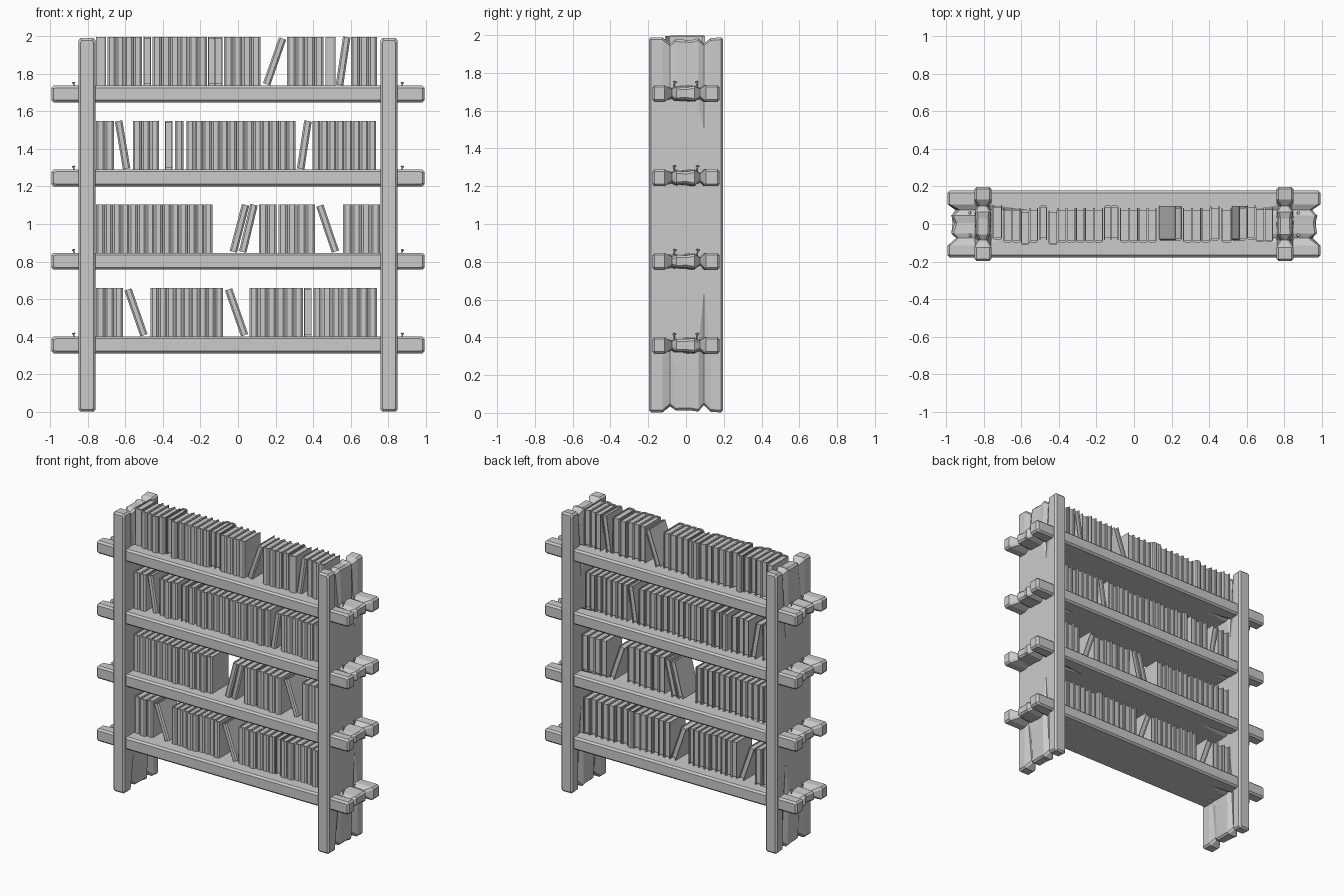
import bpy, bmesh, math, random
from mathutils import Matrix

if "Cube" in bpy.data.objects:
    bpy.data.objects.remove(bpy.data.objects["Cube"])

random.seed(4)
SHELF_TOPS = [0.402, 0.847, 1.29, 1.736]
C = 0.012  # chamfer on timber edges


def make_object(name, bm):
    bmesh.ops.recalc_face_normals(bm, faces=bm.faces)
    mesh = bpy.data.meshes.new(name)
    bm.to_mesh(mesh)
    bm.free()
    obj = bpy.data.objects.new(name, mesh)
    bpy.context.collection.objects.link(obj)
    return obj


# Timber: chamfered board whose ends are split by tapering cracks.
# Each inner column is (position across, end setback, crack depth, crack reach).
def board(name, L, W, h, columns, place):
    cols = [(-W, C, C, None), (-W + C, 0, 0, 0.2)] + columns + [(W - C, 0, 0, 0.2), (W, C, C, None)]
    bm = bmesh.new()
    top, bot = [], []
    for v, short, drop, reach in cols:
        def station(side):
            edge = reach is None
            k = 1 if edge or drop == 0 else random.uniform(0.8, 1.25)
            s, d, r = short * k, drop * k, 0.2 if edge else reach * k
            inner = h - C if edge else h
            return [(side * (L - s), h - d - C * (0.4 if edge else 1)),
                    (side * (L - s - C), h - d), (side * (L - r), inner)]
        rows = station(-1) + station(1)[::-1]
        top.append([bm.verts.new(place(u, v, w)) for u, w in rows])
        bot.append([bm.verts.new(place(u, v, -w)) for u, w in rows])
    n, m = len(cols), 6
    for j in range(n - 1):
        for i in range(m - 1):
            for g in (top, bot):
                bm.faces.new((g[j][i], g[j + 1][i], g[j + 1][i + 1], g[j][i + 1]))
        for i in (0, m - 1):
            bm.faces.new((top[j][i], top[j + 1][i], bot[j + 1][i], bot[j][i]))
    for j in (0, n - 1):
        for i in range(m - 1):
            bm.faces.new((top[j][i], top[j][i + 1], bot[j][i + 1], bot[j][i]))
    return make_object(name, bm)


# Side panels
panel_cols = [(-0.125, 0, 0, 0.3), (-0.085, 0.035, 0.026, 0.32), (-0.055, 0.012, 0.010, 0.28),
              (0.03, 0.012, 0.008, 0.28), (0.065, 0.004, 0.004, 0.3), (0.095, 0.035, 0.026, 0.55),
              (0.13, 0.004, 0, 0.35)]
for side, label in ((-1, "left"), (1, "right")):
    board(label + "_side_panel", 0.993, 0.197, 0.046, panel_cols,
          lambda u, v, w: (side * 0.803 + w, v, 0.995 + u))

# Shelves
shelf_cols = [(-0.115, 0, 0, 0.2), (-0.075, 0.05, 0.024, 0.3), (-0.05, 0.02, 0.010, 0.25),
              (0.005, 0.03, 0.014, 0.22), (0.045, 0.02, 0.006, 0.25), (0.075, 0.05, 0.024, 0.4),
              (0.105, 0, 0, 0.2)]
for n, z in enumerate(SHELF_TOPS):
    board("shelf_%d" % (n + 1), 0.992, 0.178, 0.045, shelf_cols,
          lambda u, v, w: (u, v, z - 0.045 + w))

# Nails beside the panels
bm = bmesh.new()
for radius, depth, z in ((0.004, 0.06, -0.008), (0.009, 0.006, 0.022)):
    bmesh.ops.create_cone(bm, cap_ends=True, segments=8, radius1=radius, radius2=radius * 0.9,
                          depth=depth, matrix=Matrix.Translation((0, 0, z)))
nail = make_object("nail", bm)
nail_mesh = nail.data
bpy.data.objects.remove(nail)
for z in SHELF_TOPS:
    for side in (-1, 1):
        for y in (-0.063, 0.06):
            obj = bpy.data.objects.new("nail", nail_mesh)
            bpy.context.collection.objects.link(obj)
            obj.location = (side * 0.87, y, z - 0.006)
            obj.rotation_euler = (random.uniform(-.2, .2), side * 0.2, 0)

# One shared book: cover with rounded spine, recessed page block
BH, BD, BW = 0.258, 0.184, 0.043
bm = bmesh.new()
a, t, f, b = BW / 2, 0.005, -BD / 2, BD / 2
outline = [(-a, b), (-a, f + 0.008), (-a * 0.55, f), (a * 0.55, f), (a, f + 0.008), (a, b),
           (a - t, b), (a - t, f + 0.012), (-a + t, f + 0.012), (-a + t, b)]
low = [bm.verts.new((x, y, 0)) for x, y in outline]
high = [bm.verts.new((x, y, BH)) for x, y in outline]
k = len(outline)
for i in range(k):
    j = (i + 1) % k
    bm.faces.new((low[i], low[j], high[j], high[i]))
for ring in (low, high):
    for idx in ((0, 1, 8, 9), (1, 2, 3, 4, 7, 8), (4, 5, 6, 7)):
        bm.faces.new([ring[i] for i in idx])
bmesh.ops.create_cube(bm, size=1, matrix=Matrix.Translation((0, 0.001, BH / 2)) @
                      Matrix.Diagonal((BW - 2 * t, BD - 0.022, BH - 0.016, 1)))
book = make_object("book", bm)
book_mesh = book.data
bpy.data.objects.remove(book)


def add_book(x, z, y, width=BW, lean=0.0, flip=False):
    obj = bpy.data.objects.new("book", book_mesh)
    bpy.context.collection.objects.link(obj)
    obj.scale = (width / BW, 1, 1)
    obj.location = (x, y, z + width / 2 * abs(math.sin(lean)))
    obj.rotation_euler = (0, lean, math.pi if flip else 0)


# Upright runs (start, end, count), leaning books (bottom x, top x), reversed books (x)
ROWS = [
    ([(-.755, -.61, 3), (-.465, -.08, 9), (.06, .345, 6), (.40, .445, 1), (.45, .74, 6)],
     [(-.50, -.585), (.035, -.05)], [.372]),
    ([(-.755, -.135, 14), (.11, .205, 2), (.215, .41, 4), (.557, .755, 4)],
     [(-.025, .04), (.025, .085), (.518, .435)], []),
    ([(-.755, -.66, 2), (-.56, -.42, 3), (-.335, -.29, 1), (-.275, .305, 13), (.395, .735, 8)],
     [(-.592, -.635), (.333, .372)], [-.368]),
    ([(-.755, -.70, 1), (-.695, -.51, 4), (-.455, -.165, 6), (-.075, .12, 4),
      (.26, .455, 4), (.465, .52, 1), (.60, .74, 3)],
     [(.152, .237), (.54, .578)], [-.482, -.14, -.103]),
]
for (runs, leaning, reversed_books), z in zip(ROWS, SHELF_TOPS):
    for start, end, count in runs:
        step = (end - start) / count
        base = random.choice((-0.008, 0.004, 0.008))
        for i in range(count):
            y = base if random.random() < 0.75 else base - 0.012
            add_book(start + step * (i + 0.5), z, y, step * 0.98)
    for bottom, top in leaning:
        add_book(bottom, z, 0.004, 0.04, math.asin((top - bottom) / BH))
    for x in reversed_books:
        add_book(x, z, 0.008, 0.04, 0, True)
